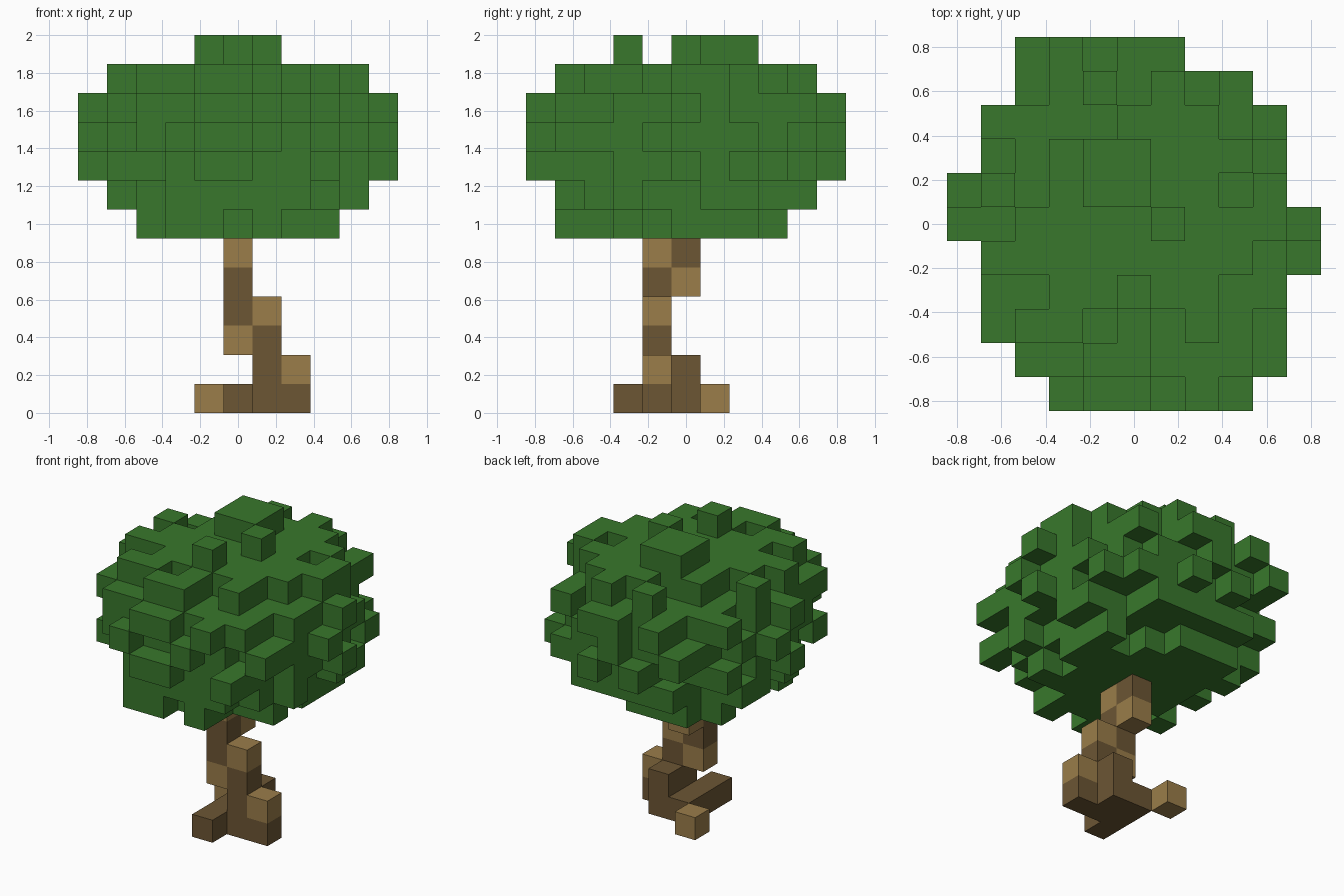
import bpy, bmesh, random
from itertools import product
from mathutils import Vector

cube = bpy.data.objects.get("Cube")
if cube:
    bpy.data.objects.remove(cube, do_unlink=True)

random.seed(5)
S = 2 / 13  # edge length of one block
DIRS = [Vector(d) for d in ((1, 0, 0), (-1, 0, 0), (0, 1, 0), (0, -1, 0), (0, 0, 1), (0, 0, -1))]


def material(name, rgb):
    mat = bpy.data.materials.new(name)
    mat.use_nodes = True
    mat.diffuse_color = (*rgb, 1)
    bsdf = mat.node_tree.nodes["Principled BSDF"]
    bsdf.inputs["Base Color"].default_value = (*rgb, 1)
    bsdf.inputs["Roughness"].default_value = 0.9
    return mat


def neighbours(cell):
    return [tuple(int(a + b) for a, b in zip(cell, d)) for d in DIRS]


def block_skin(name, cells, mats):
    """Skin of a block set; cells maps (x, y, z) to a material slot."""
    bm = bmesh.new()
    for cell, slot in cells.items():
        centre = Vector(cell) + Vector((0, 0, 0.5))
        for d, other in zip(DIRS, neighbours(cell)):
            if other in cells:
                continue
            u = Vector((d.y, d.z, d.x))
            v = d.cross(u)
            corners = [centre + (d + u * i + v * j) / 2 for i, j in ((1, 1), (-1, 1), (-1, -1), (1, -1))]
            face = bm.faces.new([bm.verts.new(c * S) for c in corners])
            face.material_index = slot
    bmesh.ops.remove_doubles(bm, verts=bm.verts, dist=S / 100)
    mesh = bpy.data.meshes.new(name)
    bm.to_mesh(mesh)
    bm.free()
    for mat in mats:
        mesh.materials.append(mat)
    obj = bpy.data.objects.new(name, mesh)
    bpy.context.collection.objects.link(obj)
    return obj


leaf = material("leaf green", (0.04, 0.187, 0.025))
light_bark = material("light bark", (0.325, 0.205, 0.068))
dark_bark = material("dark bark", (0.15, 0.092, 0.034))

# Crooked trunk with spreading roots, in two bark tones
dark = [(0, -2, 0), (0, -1, 0), (0, 0, 0), (1, -1, 0), (2, -1, 0), (1, 0, 0),
        (1, -1, 1), (1, 0, 1), (1, -1, 2), (0, -1, 3), (0, -1, 4), (0, 0, 5)]
light = [(-1, 1, 0), (2, -1, 1), (0, -1, 2), (1, -1, 3), (0, 0, 4), (0, -1, 5)]
trunk = {c: 0 for c in dark} | {c: 1 for c in light}
block_skin("trunk", trunk, [dark_bark, light_bark])

# Crown core: stacked discs
radius = {6: 2.3, 7: 3.7, 8: 4.3, 9: 4.6, 10: 4.3, 11: 3.0}
core = {(x, y, z) for z, r in radius.items()
        for x, y in product(range(-5, 6), repeat=2) if x * x + y * y <= r * r}

# Outline of the crown: x range per row, reach per layer
rows = {5: (-3, 1), 4: (-3, 3), 3: (-4, 4), 2: (-4, 4), 1: (-5, 4), 0: (-5, 5),
        -1: (-4, 5), -2: (-4, 4), -3: (-4, 4), -4: (-3, 4), -5: (-2, 3)}
reach = {6: 3, 7: 4, 8: 5, 9: 5, 10: 5, 11: 4}


def inside(x, y, z):
    return (z in reach and y in rows and rows[y][0] <= x <= rows[y][1]
            and max(abs(x), abs(y)) <= reach[z])


# Tufts along the widest rim
tufts = {(x, 5, 8 + (x + 1) % 3) for x in range(-3, 2)}
tufts |= {(x, -5, 8 + x % 3) for x in range(-2, 4)} | {(0, -5, 10)}
tufts |= {(-5, z % 2, z) for z in (8, 9, 10)} | {(5, -(z % 2), z) for z in (8, 9, 10)}
tufts |= {(4, -4, 9), (4, -3, 9), (4, 3, 8), (3, 4, 8), (-3, 4, 9), (3, -4, 8),
          (2, -4, 10), (3, -4, 10), (-4, -3, 10), (-3, -4, 9), (-4, 3, 8)}

# Tufts on the shoulders and the underside
for z in (7, 11):
    tufts |= {(4, 1, z), (-4, -1, z), (1, 4, z), (-1, -4, z)}
tufts |= {(x, -4, z) for x in (-2, -1, 1) for z in (6, 7)}
tufts |= {(3, 0, 6), (3, -2, 6), (-3, 2, 6), (-3, -2, 6), (0, 3, 6), (0, -3, 6)}

# Tufts on the very top
tufts |= {(x, y, 12) for x in (-1, 0) for y in (1, 2)} | {(1, 0, 12), (0, -2, 12)}

# Random tufts over the rest of the core, seldom stacked
shell = sorted({n for c in core for n in neighbours(c)} - core)
for x, y, z in shell:
    rim = max(abs(x), abs(y)) == 5
    stacked = (x, y, z - 1) in tufts or (x, y, z + 1) in tufts
    chance = (0.15 if rim else 0.5) * (0.4 if stacked else 1)
    if inside(x, y, z) and random.random() < chance:
        tufts.add((x, y, z))

block_skin("leaf_crown", {c: 0 for c in sorted(core | tufts)}, [leaf])
